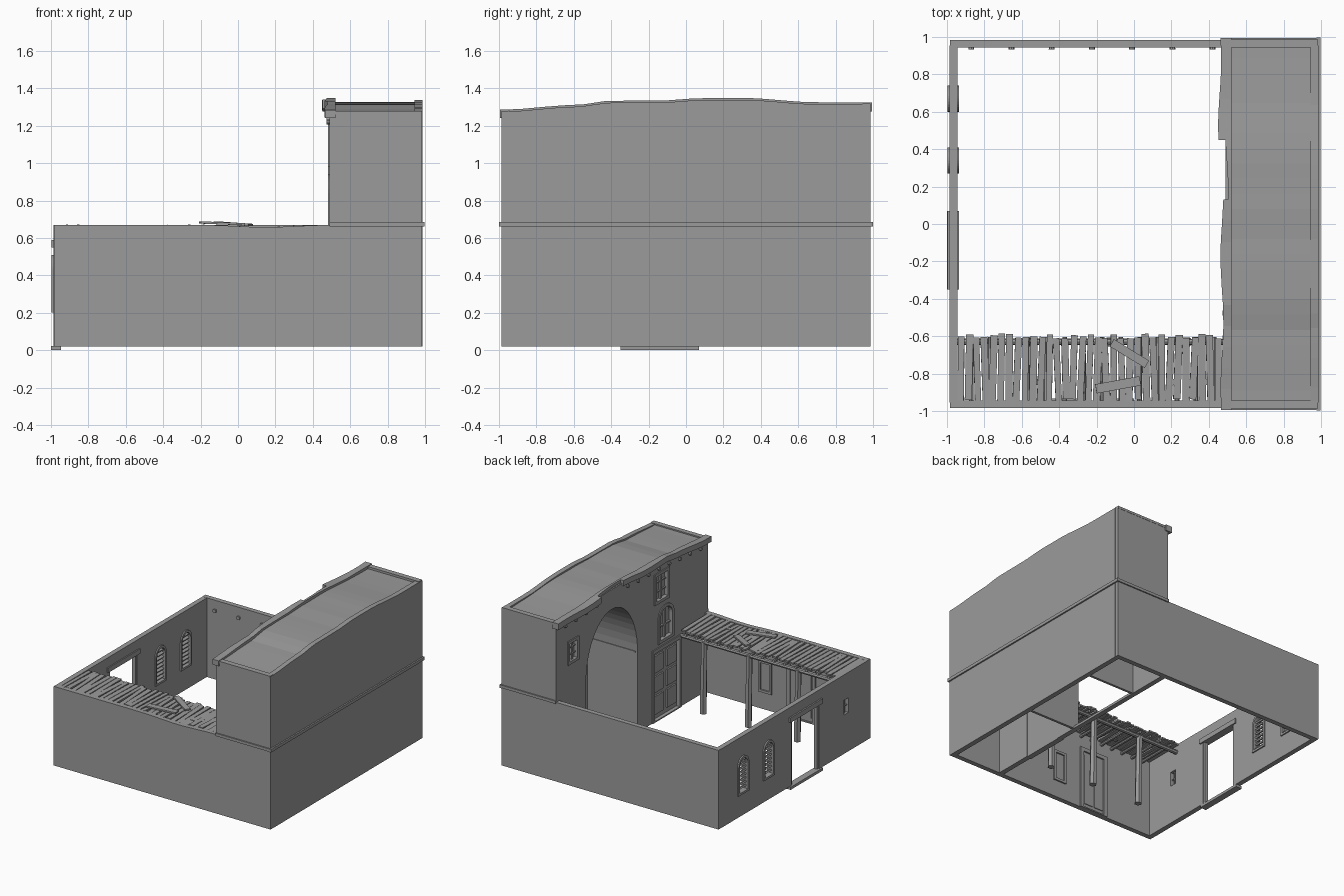
import bpy, bmesh, math, random
from mathutils import Matrix, Vector

if "Cube" in bpy.data.objects:
    bpy.data.objects.remove(bpy.data.objects["Cube"])

random.seed(4)
O, T, B, H = 0.985, 0.04, 0.02, 0.67      # outer half size, wall thickness, base, low wall height
I, TX = O - T + .01, 0.49                  # hidden wall joint, tower facade plane
WAVE = [(-O, 1.275), (-.6, 1.30), (-.4, 1.323), (-.12, 1.325), (.1, 1.338), (.3, 1.338), (.7, 1.315), (O, 1.315)]
GREY = bpy.data.materials.new('dark_plaster')
GREY.diffuse_color = (.33, .33, .33, 1)
GREY.use_nodes = True
GREY.node_tree.nodes["Principled BSDF"].inputs["Base Color"].default_value = GREY.diffuse_color


def finish(name, bm):
    bmesh.ops.remove_doubles(bm, verts=bm.verts, dist=1e-5)
    bmesh.ops.recalc_face_normals(bm, faces=bm.faces)
    me = bpy.data.meshes.new(name)
    bm.to_mesh(me)
    bm.free()
    me.materials.append(GREY)
    ob = bpy.data.objects.new(name, me)
    bpy.context.collection.objects.link(ob)
    return ob


def box(name, x0, x1, y0, y1, z0, z1, rot=(0, 0, 0)):
    bm = bmesh.new()
    bmesh.ops.create_cube(bm, size=1, matrix=Matrix.Diagonal((x1 - x0, y1 - y0, z1 - z0, 1)))
    ob = finish(name, bm)
    ob.location = ((x0 + x1) / 2, (y0 + y1) / 2, (z0 + z1) / 2)
    ob.rotation_euler = rot
    return ob


def panel(name, axis, a, b, outline, holes=()):
    """Outline with holes, extruded along x or y between a and b."""
    cu = bpy.data.curves.new(name, 'CURVE')
    cu.dimensions, cu.fill_mode, cu.extrude = '2D', 'BOTH', abs(b - a) / 2
    for pts in [outline, *holes]:
        sp = cu.splines.new('POLY')
        sp.points.add(len(pts) - 1)
        for p, (u, v) in zip(sp.points, pts):
            p.co = (u, v, 0, 1)
        sp.use_cyclic_u = True
    tmp = bpy.data.objects.new(name, cu)
    bpy.context.collection.objects.link(tmp)
    me = bpy.data.meshes.new_from_object(tmp.evaluated_get(bpy.context.evaluated_depsgraph_get()))
    bm = bmesh.new()
    bm.from_mesh(me)
    bpy.data.objects.remove(tmp)
    bpy.data.meshes.remove(me)
    for f in bm.faces:
        f.smooth = False
    m = (a + b) / 2
    for v in bm.verts:
        u, w, d = v.co
        v.co = (m + d, u, w) if axis == 'x' else (u, m - d, w)
    return finish(name, bm)


def rect(u0, u1, v0, v1):
    return [(u0, v0), (u0, v1), (u1, v1), (u1, v0)]


def arch(u0, u1, v0, vs, h, n=14):
    c, r = (u0 + u1) / 2, (u1 - u0) / 2
    arc = [(c - r * math.cos(math.pi * i / n), vs + h * math.sin(math.pi * i / n)) for i in range(n + 1)]
    return [(u0, v0)] + arc + [(u1, v0)]


def rod(name, p, q, r, sides=8):
    p, q = Vector(p), Vector(q)
    bm = bmesh.new()
    bmesh.ops.create_cone(bm, cap_ends=True, segments=sides, radius1=r, radius2=r * .9, depth=(q - p).length,
                          matrix=Matrix.Translation((p + q) / 2) @ (q - p).to_track_quat('Z', 'Y').to_matrix().to_4x4())
    return finish(name, bm)


def strip(name, rows):
    """Loft of boxes along y; each row is y, x0, x1, z0, z1."""
    bm = bmesh.new()
    rings = [[bm.verts.new(c) for c in ((x0, y, z0), (x1, y, z0), (x1, y, z1), (x0, y, z1))]
             for y, x0, x1, z0, z1 in rows]
    for r, s in zip(rings, rings[1:]):
        for i in range(4):
            bm.faces.new((r[i], r[(i + 1) % 4], s[(i + 1) % 4], s[i]))
    bm.faces.new(rings[0])
    bm.faces.new(rings[-1])
    return finish(name, bm)


def wave(y):
    for (a, za), (b, zb) in zip(WAVE, WAVE[1:]):
        if y <= b:
            t = max(0, (y - a) / (b - a))
            return za + (zb - za) * t * t * (3 - 2 * t)
    return WAVE[-1][1]


def sag(x):
    return -.013 * math.exp(-((x - .15) / .2) ** 2)


def top(e, dz=0):
    return [(y, wave(y) + dz) for y in (e - 2 * e * i / 24 for i in range(25))]


# Low courtyard walls
panel('front_wall', 'y', -O, -O + T, [(-O, B), (O, B), (O, H)]
      + [(x, H + sag(x)) for x in (.6 - i * .1 for i in range(11))] + [(-O, H)])
box('back_wall', -O, O, O - T, O, B, H)
louvers = [(.27, .41), (.60, .74)]
panel('left_wall', 'x', -O - .001, -O + T,
      [(-I, B), (-.32, B), (-.32, .55), (.04, .55), (.04, B), (I, B), (I, H - .001), (-I, H - .001)],
      [rect(-.7, -.64, .34, .46)] + [arch(a + .01, b - .01, .21, .43, .065) for a, b in louvers])

# Gateway timber and louvred windows in the left wall
box('gate_threshold', -1, -.945, -.35, .07, 0, .022)
box('gate_lintel', -.998, -.935, -.35, .07, .55, .59)
for y in (-.32, .025):
    box('gate_jamb', -.98, -.95, y, y + .018, B, .55)
for a, b in louvers:
    panel('louver_frame', 'x', -.997, -.935, arch(a, b, .2, .43, .08), [arch(a + .017, b - .017, .217, .43, .06)])
    for i in range(8):
        box('louver_slat', -.98, -.95, a + .015, b - .015, .232 + i * .032, .245 + i * .032, (0, .5, 0))
box('small_window_bar', -.972, -.96, -.673, -.667, .34, .46)
box('small_window_rail', -.972, -.96, -.7, -.64, .397, .403)

# Tower shell
panel('tower_right_wall', 'x', O - T, O + .001, [(-I, B), (I, B)] + top(I))
for s, e in ((-1, wave(-O)), (1, wave(O))):
    box('tower_end_wall', TX, O, min(s * O, s * (O - T)), max(s * O, s * (O - T)), H - .005, e)
up_win, side_win, niche = (-.465, -.295, .99, 1.22), (.71, .83, .93, 1.1), (-.53, -.345, .65)
panel('tower_facade', 'x', TX - .001, TX + T,
      [(-I, B)] + rect(-.62, -.27, B, .6) + arch(-.07, .6, B, .68, .48, 24) + [(I, B)] + top(I, -.015),
      [rect(*up_win), rect(*side_win), arch(*niche, .84, .09)])

# Arched alcove: vaulted lining and spring mouldings
panel('alcove_vault', 'x', TX + T, O - T, arch(-.09, .62, B, .68, .5, 24) + arch(-.07, .6, B, .68, .48, 24)[::-1])
for y in (-.07, .594):
    box('spring_moulding', TX + .02, O - T, y, y + .006, .672, .684)
box('alcove_sill', TX, TX + T, -.07, .6, B, .04)

# Roof deck, rims and the worn eave
strip('roof_deck', [(y, TX + .01, O - .02, wave(y) - .05, wave(y) - .006 - .008 * math.sin((y + 1) * 4) ** 2)
                    for y in (-.97 + 1.94 * i / 24 for i in range(25))])
for y in (-.987, .944):
    strip('roof_end_rim', [(v, .5, O - .002, wave(v) - .015, wave(v) + .004) for v in (y, y + .043)])


def eave(name, y0, y1, off, depth):
    rows = []
    for i in range(11):
        y = y0 + (y1 - y0) * i / 10
        j = .008 * math.sin(9 * y)
        rows.append((y, TX - off + j, TX + .03, wave(y) - depth, wave(y) + .01))
    strip(name, rows)


eave('eave_front', -.995, .13, .02, .035)
eave('eave_gap', .13, .45, -.005, .035)
eave('eave_back', .45, .995, .032, .04)

# String course round the tower
box('string_course_right', O - .01, .998, -.998, .998, .66, .685)
for y in (-.995, O - .002):
    box('string_course_end', TX, .99, y, y + .012, .661, .684)

# Beam ends under the eave and along the back wall
for y in (-.88 + i * .135 for i in range(14)):
    if not .1 < y < .45:
        rod('roof_beam_end', (TX - .016, y, wave(y) - .06), (TX + .02, y, wave(y) - .06), .013)
for i in range(7):
    x = -.87 + i * .215
    rod('wall_beam_end', (x, .932, .585), (x, .96, .585), .016)


# Windows, niche and door of the facade
def window(name, y0, y1, z0, z1):
    panel(name + '_frame', 'x', TX - .01, TX + .03, rect(y0 - .012, y1 + .012, z0 - .012, z1 + .012),
          [rect(y0 + .012, y1 - .012, z0 + .012, z1 - .012)])
    m = (y0 + y1) / 2
    box(name + '_pane', TX + .022, TX + .036, y0, y1, z0, z1)
    box(name + '_mullion', TX + .005, TX + .03, m - .008, m + .008, z0, z1)
    for k in (1 / 3, 2 / 3):
        z = z0 + (z1 - z0) * k
        box(name + '_rail', TX + .01, TX + .03, y0, y1, z - .005, z + .005)


window('upper_window', *up_win)
window('side_window', *side_win)
panel('niche_back', 'x', TX + .025, TX + .035, arch(*niche, .84, .09))
panel('niche_frame', 'x', TX - .008, TX + .03, arch(-.54, -.335, .64, .84, .1), [arch(-.515, -.36, .665, .84, .075)])
box('niche_mullion', TX + .01, TX + .03, -.445, -.43, .65, .92)
box('niche_rail', TX + .01, TX + .03, -.53, -.345, .76, .772)
box('facade_door', TX + .02, TX + .035, -.62, -.27, B, .6)
panel('facade_door_frame', 'x', TX - .01, TX + .03, rect(-.635, -.255, B, .615), [rect(-.605, -.285, B + .01, .585)])
for y in (-.53, -.36):
    for z0, z1 in ((.07, .22), (.25, .38), (.41, .55)):
        box('facade_door_panel', TX + .008, TX + .022, y - .06, y + .06, z0, z1)

# Door and small window inside the front wall, below the porch
Y = -O + T
panel('inner_door_frame', 'y', Y - .005, Y + .012, rect(-.52, -.26, B, .54), [rect(-.49, -.29, B + .01, .51)])
for x in (-.44, -.34):
    box('inner_door_panel', x - .04, x + .04, Y - .005, Y + .006, .06, .48)
panel('inner_window_frame', 'y', Y - .005, Y + .012, rect(-.12, 0, .16, .42), [rect(-.1, -.02, .18, .4)])

# Porch: posts, beam, joists and warped planks
for x in (.275, -.135, -.58):
    rod('porch_post', (x + .01, -.63, B), (x, -.63, .61), .028, 6)
rod('porch_beam', (-O + T, -.63, .605), (TX, -.63, .605), .018)
for x in (-.87 + i * .1 for i in range(14)):
    rod('porch_joist', (x, Y, .632), (x, -.605, .632), .013)
for i in range(33):
    x = -.925 + i * 1.375 / 32
    w = random.uniform(.016, .0195)
    y0, y1 = -.955 + random.uniform(-.012, .02), -.6 + random.uniform(-.012, .016)
    box('porch_plank', x - w, x + w, y0, y1, .655 + sag(x), .668 + sag(x),
        (random.uniform(-.015, .015), random.uniform(-.1, .1), random.uniform(-.05, .05)))
for x in (-.51, .2, .38):
    box('broken_plank', x - .03, x + .03, -.86, -.83, .648, .658)
box('loose_plank', -.205, .035, -.885, -.835, .672, .684, (0, .04, .18))
box('loose_plank', -.135, .085, -.715, -.67, .67, .682, (0, .06, -.55))
